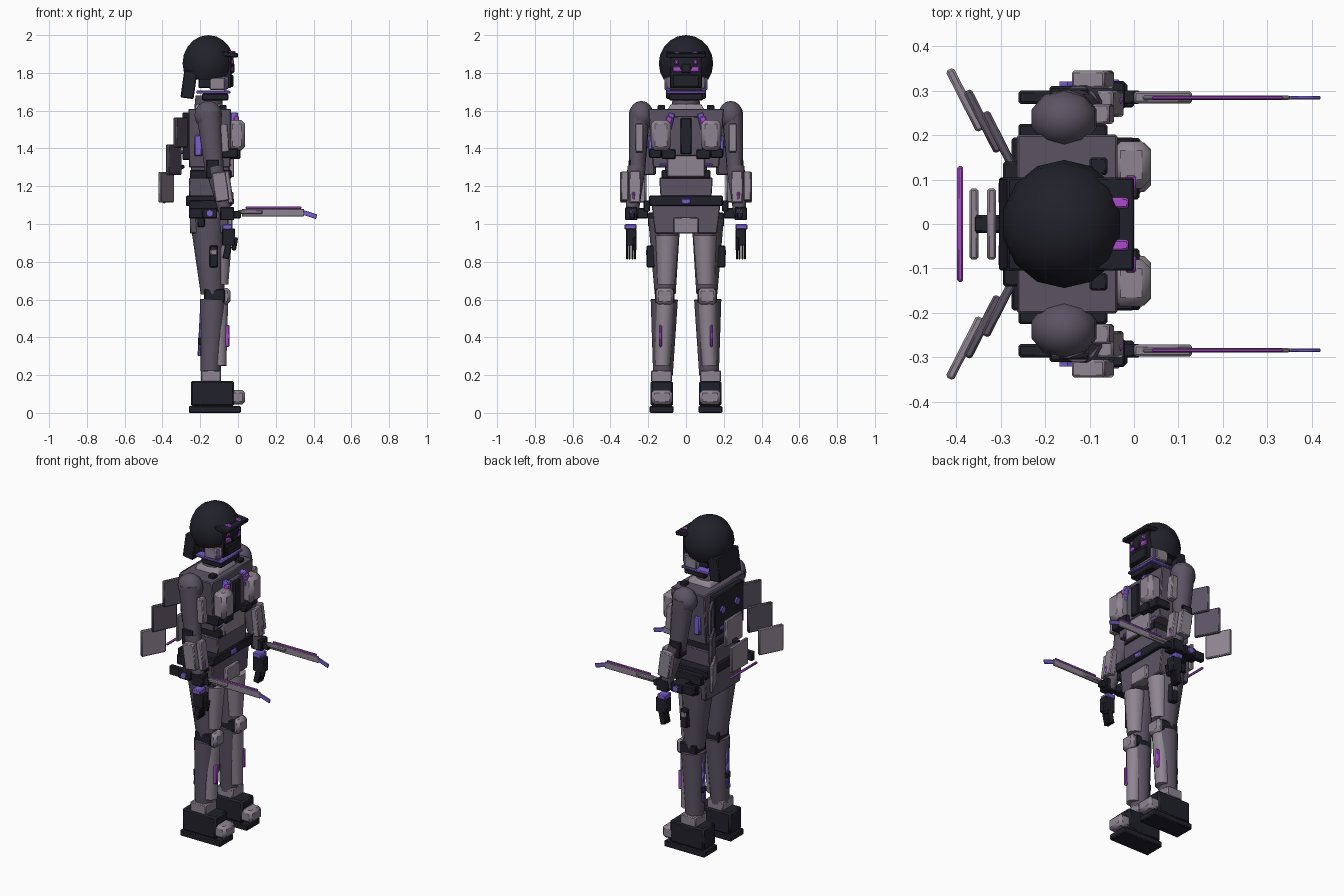
import bpy, bmesh, math
from mathutils import Vector, Matrix, Euler

if "Cube" in bpy.data.objects:
    bpy.data.objects.remove(bpy.data.objects["Cube"])


def material(name, rgb, rough=0.6):
    m = bpy.data.materials.new(name)
    m.use_nodes = True
    m.diffuse_color = (*rgb, 1)
    b = m.node_tree.nodes["Principled BSDF"]
    b.inputs["Base Color"].default_value = (*rgb, 1)
    b.inputs["Roughness"].default_value = rough
    return m


DARK = material("charcoal navy", (0.015, 0.015, 0.024))
SUIT = material("suit plum grey", (0.105, 0.088, 0.125))
ARMOUR = material("armour mauve grey", (0.27, 0.235, 0.285))
VIOLET = material("violet", (0.19, 0.115, 0.6))
MAGENTA = material("magenta purple", (0.4, 0.07, 0.6))


def finish(name, bm, mat):
    bmesh.ops.recalc_face_normals(bm, faces=bm.faces)
    me = bpy.data.meshes.new(name)
    bm.to_mesh(me)
    bm.free()
    me.materials.append(mat)
    ob = bpy.data.objects.new(name, me)
    bpy.context.collection.objects.link(ob)
    bpy.ops.object.select_all(action='DESELECT')
    ob.select_set(True)
    bpy.context.view_layer.objects.active = ob
    bpy.ops.object.shade_smooth_by_angle(angle=math.radians(40))
    return ob


def box(name, mat, x, y, z, rot=(0, 0, 0), taper=(1, 1), bevel=0.005):
    """Box from (min, max) ranges; taper scales its top; rot is in degrees."""
    size = [r[1] - r[0] for r in (x, y, z)]
    mid = Vector([(r[0] + r[1]) / 2 for r in (x, y, z)])
    bm = bmesh.new()
    bmesh.ops.create_cube(bm, size=1)
    for v in bm.verts:
        k = taper if v.co.z > 0 else (1, 1)
        v.co = Vector((v.co.x * size[0] * k[0], v.co.y * size[1] * k[1], v.co.z * size[2]))
    b = min(bevel, min(size) * 0.3)
    bmesh.ops.bevel(bm, geom=bm.edges[:], offset=b, segments=1, affect='EDGES')
    turn = Euler([math.radians(a) for a in rot]).to_matrix().to_4x4()
    bm.transform(Matrix.Translation(mid) @ turn)
    return finish(name, bm, mat)


def limb(name, mat, a, b, r0, r1, sides=12, flat=1.0):
    """Tapered tube from a to b; flat squashes it along y."""
    a, b = Vector(a), Vector(b)
    bm = bmesh.new()
    bmesh.ops.create_cone(bm, cap_ends=True, segments=sides, radius1=r0, radius2=r1,
                          depth=(b - a).length)
    bm.transform(Vector((0, 0, 1)).rotation_difference(b - a).to_matrix().to_4x4())
    for v in bm.verts:
        v.co.y *= flat
    bm.transform(Matrix.Translation((a + b) / 2))
    return finish(name, bm, mat)


def ball(name, mat, c, size, seg=14, rings=10, cut=None):
    bm = bmesh.new()
    bmesh.ops.create_uvsphere(bm, u_segments=seg, v_segments=rings, radius=1)
    bm.transform(Matrix.Translation(c) @ Matrix.Diagonal((*size, 1)))
    if cut:
        r = bmesh.ops.bisect_plane(bm, geom=bm.verts[:] + bm.edges[:] + bm.faces[:],
                                   plane_co=(0, 0, cut), plane_no=(0, 0, 1), clear_inner=True)
        bmesh.ops.holes_fill(bm, edges=[e for e in bm.edges if e.is_boundary])
    return finish(name, bm, mat)


# Head and helmet
ball("helmet_dome", DARK, (-0.157, 0, 1.85), (0.14, 0.144, 0.15), cut=1.765)
box("helmet_brim", DARK, (-0.1, 0.0), (-0.105, 0.105), (1.885, 1.91), (0, 6, 0))
box("neck_guard", DARK, (-0.295, -0.225), (-0.105, 0.105), (1.665, 1.81), (0, 8, 0))
box("face", DARK, (-0.21, -0.035), (-0.085, 0.085), (1.72, 1.89))
box("jaw", ARMOUR, (-0.15, -0.05), (-0.1, 0.1), (1.715, 1.78))
box("mouth_guard", DARK, (-0.09, -0.025), (-0.07, 0.07), (1.725, 1.79))
box("visor", MAGENTA, (-0.06, -0.025), (-0.07, 0.07), (1.805, 1.835))
box("visor_bar", DARK, (-0.05, -0.019), (-0.025, 0.025), (1.80, 1.85))
box("chin_band", VIOLET, (-0.22, -0.04), (-0.105, 0.105), (1.69, 1.706))
box("chin", DARK, (-0.19, -0.05), (-0.09, 0.09), (1.655, 1.69))
limb("neck", SUIT, (-0.155, 0, 1.57), (-0.155, 0, 1.68), 0.08, 0.07)

# Torso
box("chest", SUIT, (-0.26, -0.04), (-0.175, 0.175), (1.3, 1.61), taper=(1.03, 1.15))
box("neck_base", ARMOUR, (-0.23, -0.07), (-0.1, 0.1), (1.6, 1.635), taper=(0.9, 0.8))
box("chest_core", DARK, (-0.1, 0.0), (-0.03, 0.03), (1.37, 1.56))
box("chest_front", SUIT, (-0.1, -0.015), (-0.09, 0.09), (1.36, 1.57))
box("stomach_plate", ARMOUR, (-0.12, -0.02), (-0.1, 0.1), (1.25, 1.38))
box("ribs_band", DARK, (-0.255, -0.035), (-0.13, 0.13), (1.24, 1.285))
box("ribs", SUIT, (-0.25, -0.045), (-0.11, 0.11), (1.28, 1.32))
box("ribs_trim", VIOLET, (-0.2, -0.035), (-0.14, 0.14), (1.305, 1.32))
box("waist", SUIT, (-0.26, -0.04), (-0.135, 0.135), (1.14, 1.245), taper=(1, 1.05))
box("belt", DARK, (-0.275, -0.03), (-0.195, 0.195), (1.095, 1.15))
box("belt_buckle", VIOLET, (-0.04, -0.02), (-0.025, 0.025), (1.105, 1.135))
box("hips", SUIT, (-0.255, -0.05), (-0.165, 0.165), (0.95, 1.1), taper=(1, 1.1))
box("groin_plate", ARMOUR, (-0.09, -0.03), (-0.065, 0.065), (0.95, 1.035))

# Back pack, hanging plates and light bar
box("back_plate", DARK, (-0.295, -0.25), (-0.14, 0.14), (1.34, 1.59))
box("back_plate_upper", ARMOUR, (-0.33, -0.31), (-0.08, 0.08), (1.27, 1.43))
box("back_plate_lower", ARMOUR, (-0.37, -0.35), (-0.08, 0.08), (1.12, 1.28))
box("back_bar", MAGENTA, (-0.398, -0.384), (-0.13, 0.13), (1.108, 1.122))
box("back_strut", DARK, (-0.36, -0.28), (-0.02, 0.02), (1.28, 1.3), (0, -25, 0))

for side, s in (("left", 1), ("right", -1)):
    def pbox(name, mat, x, y, z, rot=(0, 0, 0), **k):
        yy = y if s > 0 else (-y[1], -y[0])
        return box(f"{side}_{name}", mat, x, yy, z, (rot[0] * s, rot[1], rot[2] * s), **k)

    def plimb(name, mat, a, b, *args, **k):
        return limb(f"{side}_{name}", mat, (a[0], a[1] * s, a[2]), (b[0], b[1] * s, b[2]),
                    *args, **k)

    # Helmet sides
    pbox("cheek", ARMOUR, (-0.15, -0.07), (0.085, 0.115), (1.71, 1.775))
    pbox("cheek_trim", VIOLET, (-0.075, -0.06), (0.08, 0.105), (1.7, 1.77))
    pbox("brow_light", MAGENTA, (-0.06, -0.012), (0.035, 0.06), (1.9, 1.915))
    pbox("eye_light", MAGENTA, (-0.06, -0.022), (0.04, 0.06), (1.845, 1.87))
    pbox("ear_light", VIOLET, (-0.24, -0.228), (0.09, 0.1), (1.82, 1.84))

    # Chest details
    pbox("chest_plate", ARMOUR, (-0.05, 0.038), (0.08, 0.185), (1.39, 1.55), bevel=0.02)
    pbox("chest_strap", VIOLET, (-0.04, -0.0), (0.075, 0.11), (1.44, 1.59), (14, 0, 0))
    pbox("chest_light", MAGENTA, (-0.02, 0.005), (0.08, 0.115), (1.48, 1.57), (14, 0, 0))
    pbox("chest_pouch", DARK, (-0.08, 0.012), (0.055, 0.13), (1.345, 1.395))
    pbox("side_pouch", DARK, (-0.1, 0.0), (0.13, 0.195), (1.35, 1.4))
    pbox("collar_clip", DARK, (-0.1, -0.06), (0.11, 0.15), (1.595, 1.63))
    pbox("flank_light", VIOLET, (-0.23, -0.19), (0.17, 0.2), (1.36, 1.47))
    plimb("back_light", VIOLET, (-0.305, 0.07, 1.49), (-0.28, 0.07, 1.49), 0.022, 0.022, sides=8)
    pbox("back_light_strip", VIOLET, (-0.302, -0.29), (0.05, 0.09), (1.37, 1.39))

    # Three stepped wing plates
    for i, mat in enumerate((SUIT, SUIT, ARMOUR)):
        cx, cy, cz = -0.3 - 0.04 * i, 0.183 + 0.048 * i, 1.485 - 0.145 * i
        pbox(f"wing_plate_{i + 1}", mat, (cx - 0.01, cx + 0.01), (cy - 0.077, cy + 0.077),
             (cz - 0.08, cz + 0.08), (0, 0, 27))

    # Arm
    ball(f"{side}_shoulder", SUIT, (-0.157, 0.237 * s, 1.575), (0.077, 0.066, 0.077), 10, 8)
    plimb("upper_arm", SUIT, (-0.155, 0.245, 1.59), (-0.125, 0.26, 1.28), 0.066, 0.05, flat=0.85)
    pbox("upper_arm_plate", ARMOUR, (-0.1, -0.05), (0.225, 0.27), (1.38, 1.53), (0, -4, 0))
    pbox("elbow", DARK, (-0.17, -0.1), (0.235, 0.305), (1.24, 1.34))
    plimb("forearm", SUIT, (-0.125, 0.262, 1.3), (-0.06, 0.288, 1.03), 0.05, 0.033)
    pbox("forearm_guard", ARMOUR, (-0.13, -0.055), (0.305, 0.345), (1.12, 1.275), (0, -8, 0))
    pbox("forearm_front", ARMOUR, (-0.075, -0.035), (0.24, 0.3), (1.11, 1.28), (0, -8, 0))
    pbox("forearm_light", MAGENTA, (-0.05, -0.025), (0.27, 0.285), (1.12, 1.17))
    pbox("wrist", DARK, (-0.095, -0.02), (0.258, 0.322), (1.02, 1.09))
    pbox("wrist_band", VIOLET, (-0.085, -0.03), (0.262, 0.325), (0.97, 1.0))
    pbox("hand", DARK, (-0.085, -0.015), (0.263, 0.317), (0.885, 0.975))
    for i in range(4):
        y = 0.264 + 0.0145 * i
        pbox(f"finger_{i + 1}", DARK, (-0.075, -0.04), (y, y + 0.011), (0.815, 0.895), (0, 12, 0))
    pbox("thumb", DARK, (-0.03, -0.005), (0.262, 0.28), (0.86, 0.93), (0, 10, 0))

    # Forearm blade
    pbox("blade_mount", DARK, (-0.06, 0.015), (0.27, 0.3), (1.03, 1.07))
    pbox("blade_sleeve", ARMOUR, (0.0, 0.13), (0.271, 0.298), (1.053, 1.075))
    pbox("blade", ARMOUR, (0.02, 0.35), (0.279, 0.289), (1.04, 1.08))
    pbox("blade_edge", MAGENTA, (0.04, 0.335), (0.28, 0.288), (1.08, 1.092))
    pbox("blade_tip", VIOLET, (0.345, 0.418), (0.28, 0.288), (1.037, 1.062), (0, 18, 0), bevel=0.002)

    # Belt gear
    pbox("holster", DARK, (-0.26, -0.06), (0.19, 0.225), (1.065, 1.125))
    pbox("hilt", DARK, (-0.26, -0.11), (0.27, 0.3), (1.03, 1.085))
    pbox("hilt_bracket", DARK, (-0.19, -0.11), (0.2, 0.31), (1.03, 1.085))
    plimb("hip_dial", VIOLET, (-0.15, 0.3, 1.057), (-0.15, 0.32, 1.057), 0.02, 0.02, sides=6)
    pbox("hip_pouch", DARK, (-0.215, -0.175), (0.13, 0.2), (0.985, 1.06))

    # Thigh and knee
    plimb("thigh", SUIT, (-0.135, 0.11, 0.63), (-0.16, 0.115, 1.03), 0.062, 0.095, flat=0.9)
    plimb("thigh_plate", ARMOUR, (-0.095, 0.105, 0.68), (-0.09, 0.1, 0.94), 0.046, 0.062, sides=10)
    pbox("thigh_pouch", DARK, (-0.15, -0.105), (0.155, 0.208), (0.77, 0.885))
    pbox("thigh_pouch_flap", ARMOUR, (-0.145, -0.11), (0.2, 0.212), (0.835, 0.865))
    pbox("knee", DARK, (-0.18, -0.07), (0.06, 0.165), (0.585, 0.655))
    pbox("knee_pad", ARMOUR, (-0.09, -0.04), (0.065, 0.16), (0.575, 0.66), bevel=0.015)

    # Shin
    plimb("shin", SUIT, (-0.145, 0.122, 0.2), (-0.13, 0.115, 0.6), 0.052, 0.072)
    plimb("shin_plate", ARMOUR, (-0.1, 0.125, 0.25), (-0.1, 0.112, 0.575), 0.04, 0.05, sides=10)
    pbox("shin_light", MAGENTA, (-0.07, -0.045), (0.128, 0.143), (0.35, 0.465))
    pbox("calf_strip", VIOLET, (-0.207, -0.19), (0.105, 0.13), (0.3, 0.58), (0, 3, 0))
    pbox("calf_clip", DARK, (-0.212, -0.185), (0.1, 0.135), (0.36, 0.4))

    # Boot
    pbox("ankle", ARMOUR, (-0.195, -0.09), (0.075, 0.185), (0.165, 0.225))
    pbox("boot", DARK, (-0.25, -0.02), (0.068, 0.188), (0.035, 0.17), bevel=0.01)
    pbox("toe_cap", ARMOUR, (-0.04, 0.038), (0.072, 0.183), (0.045, 0.12), bevel=0.015)
    pbox("sole", DARK, (-0.26, 0.015), (0.066, 0.193), (0.0, 0.036))
